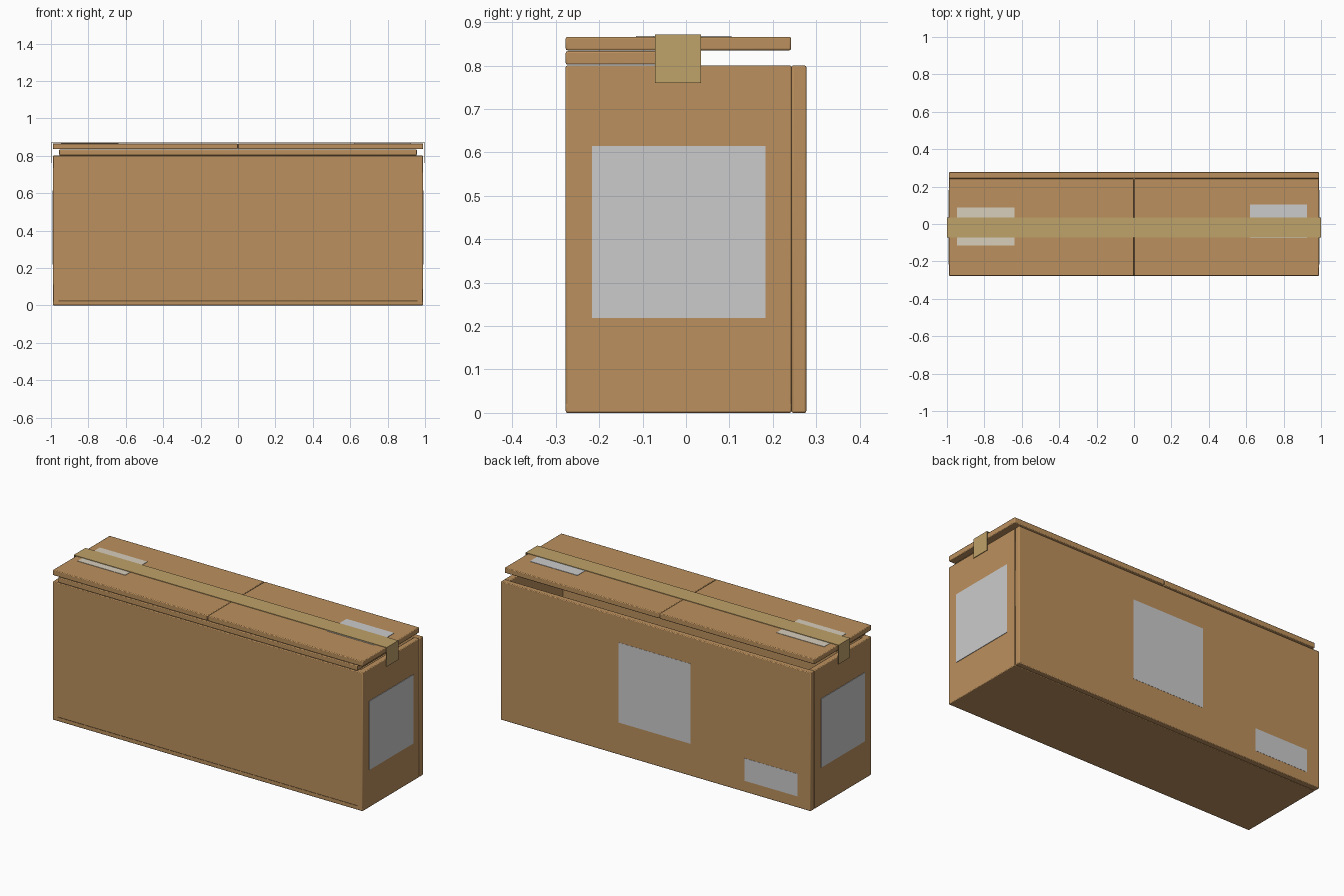
import bpy

if "Cube" in bpy.data.objects:
    bpy.data.objects.remove(bpy.data.objects["Cube"])


def material(name, rgb):
    m = bpy.data.materials.new(name)
    m.diffuse_color = (*rgb, 1)
    m.use_nodes = True
    m.node_tree.nodes["Principled BSDF"].inputs["Base Color"].default_value = m.diffuse_color
    return m


CARD = material("cardboard", (0.50, 0.28, 0.11))
TAPE = material("packing_tape", (0.52, 0.36, 0.14))
PAPER = material("cream_paper", (0.68, 0.62, 0.50))


def box(name, x, y, z, mat=None, bevel=0.0):
    """Box spanning the given (min, max) ranges, with optional softened edges."""
    spans = (x, y, z)
    bpy.ops.mesh.primitive_cube_add(size=1, location=[(a + b) / 2 for a, b in spans])
    ob = bpy.context.object
    ob.name = name
    ob.scale = [b - a for a, b in spans]
    bpy.ops.object.transform_apply(location=False, rotation=False, scale=True)
    if mat:
        ob.data.materials.append(mat)
    if bevel:
        mod = ob.modifiers.new("soft_edges", 'BEVEL')
        mod.width = bevel
        mod.segments = 2
        bpy.ops.object.shade_smooth_by_angle()
    return ob


def mirrored(x, side):
    """Flip an x range to the chosen side."""
    return tuple(sorted((x[0] * side, x[1] * side)))


W, D, T, H = 0.99, 0.277, 0.034, 0.80   # half width, half depth, board thickness, wall height
B = 0.004
BACK_IN = 0.243                         # where the back panel starts
SIDES = (("left", -1), ("right", 1))

# Bottom, front and back panels
box("bottom_panel", (-W, W), (-D, BACK_IN), (0, 0.025), CARD, B)
box("front_panel", (-W, W), (-D, -D + T), (0.022, H), CARD, B)
box("back_panel", (-W, W), (BACK_IN, D), (0, H), CARD, B)

# Inner flap folded over from the front
box("inner_flap", (-0.956, 0.956), (-D, -0.01), (0.802, 0.833), CARD, B)

for label, s in SIDES:
    # End walls and the two outer flaps that meet in the middle
    box(label + "_panel", mirrored((W - T, W), s), (-D, BACK_IN), (0, H), CARD, B)
    box(label + "_outer_flap", mirrored((0.001, W), s), (-D, 0.242), (0.835, 0.866), CARD, B)
    # Large square label on each end
    box(label + "_label", mirrored((W - 0.001, W + 0.003), s), (-0.217, 0.183), (0.218, 0.615))
    # Tape end hanging down
    box(label + "_tape_end", mirrored((0.997, 1.0), s), (-0.071, 0.035), (0.76, 0.871), TAPE)

# Tape strip along the top seam
box("top_tape", (-0.997, 0.997), (-0.071, 0.035), (0.868, 0.871), TAPE)

# Stickers on the top and back
box("top_cream_sticker", (-0.945, -0.64), (-0.115, 0.088), (0.865, 0.868), PAPER)
box("top_grey_sticker", (0.62, 0.925), (-0.075, 0.105), (0.865, 0.868))
box("back_large_sticker", (-0.223, 0.237), (D - 0.001, D + 0.001), (0.186, 0.648))
box("back_small_sticker", (-0.907, -0.568), (D - 0.001, D + 0.001), (0.065, 0.195))
